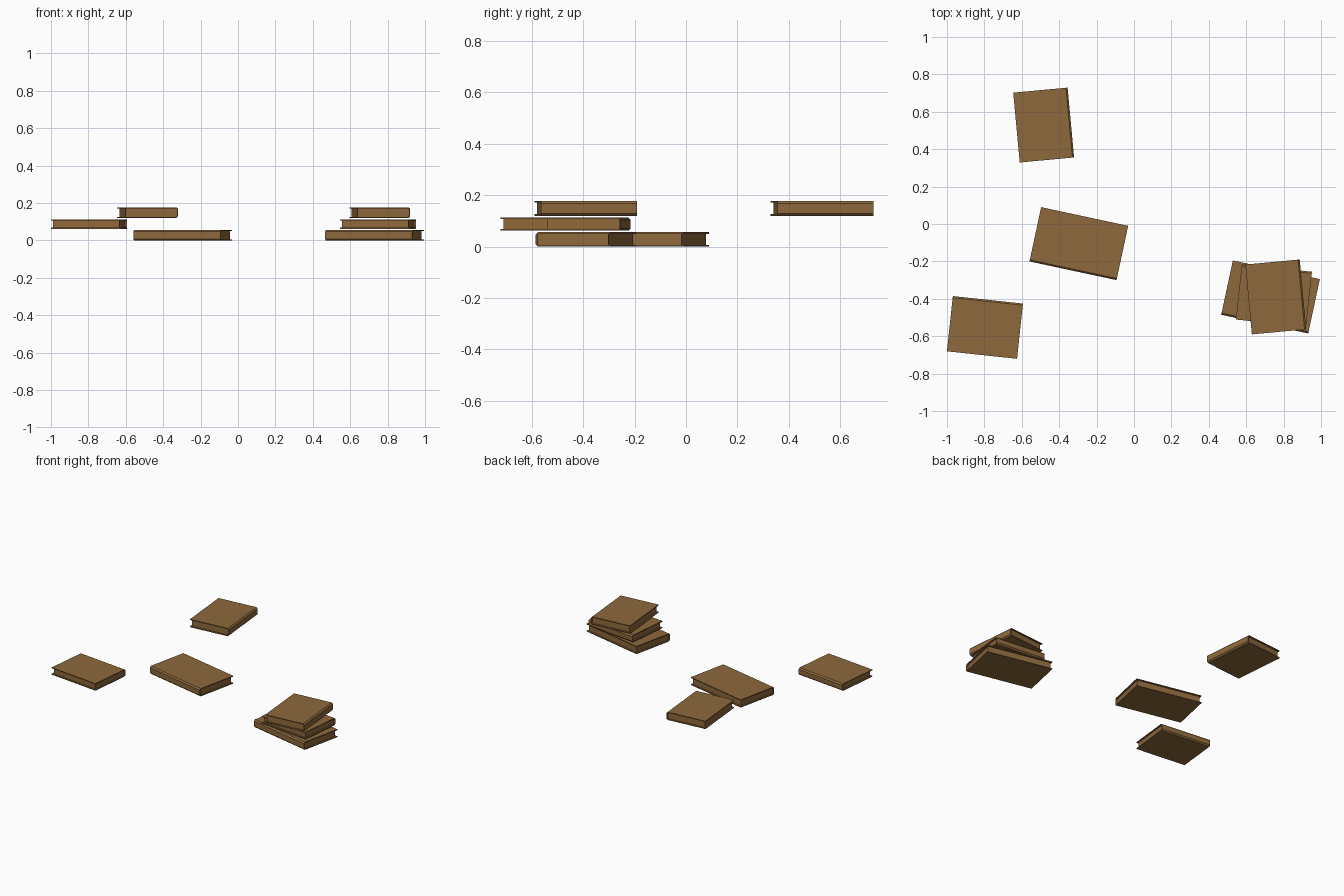
import bpy
import bmesh
from math import radians
from mathutils import Matrix

if "Cube" in bpy.data.objects:
    bpy.data.objects.remove(bpy.data.objects["Cube"])

brown = bpy.data.materials.new("brown")
brown.diffuse_color = (0.27, 0.14, 0.045, 1)
brown.use_nodes = True
brown.node_tree.nodes["Principled BSDF"].inputs["Base Color"].default_value = brown.diffuse_color

BOARD = 0.006   # cover thickness
INSET = 0.010   # cover overhang past the pages
CHAMFER = 0.009


def make_book(name, length, width, height, angle):
    """Book with its length on x and its spine on -y, turned by angle."""
    bm = bmesh.new()
    # wrap-around cover: C profile extruded along the spine
    w, h, c, b = width / 2, height, CHAMFER, BOARD
    profile = [(w, 0), (w, b), (-w + c, b), (-w + b, c), (-w + b, h - c),
               (-w + c, h - b), (w, h - b), (w, h), (-w + c, h),
               (-w, h - c), (-w, c), (-w + c, 0)]
    face = bm.faces.new([bm.verts.new((-length / 2, y, z)) for y, z in profile])
    ext = bmesh.ops.extrude_face_region(bm, geom=[face])
    verts = [v for v in ext["geom"] if isinstance(v, bmesh.types.BMVert)]
    bmesh.ops.translate(bm, verts=verts, vec=(length, 0, 0))
    # page block, set back on the three open sides
    y0, y1 = -w + b, w - INSET
    bmesh.ops.create_cube(bm, size=1, matrix=(
        Matrix.Translation((0, (y0 + y1) / 2, h / 2))
        @ Matrix.Diagonal((length - 2 * INSET, y1 - y0, h - 2 * b, 1))))
    bmesh.ops.recalc_face_normals(bm, faces=bm.faces[:])
    bm.transform(Matrix.Rotation(radians(angle), 4, 'Z'))
    mesh = bpy.data.meshes.new(name)
    bm.to_mesh(mesh)
    bm.free()
    mesh.materials.append(brown)
    return mesh


# name, length, width, bottom, top, angle, loose position, stacked position
books = [
    ("large_book", 0.476, 0.297, 0.000, 0.056, -12.1, (-0.295, -0.105), (0.730, -0.390)),
    ("middle_book", 0.377, 0.297, 0.062, 0.113, 173.9, (-0.797, -0.553), (0.748, -0.383)),
    ("top_book", 0.375, 0.292, 0.120, 0.177, 95.3, (-0.483, 0.529), (0.758, -0.390)),
]
for name, length, width, z0, z1, angle, loose, stacked in books:
    mesh = make_book(name, length, width, z1 - z0, angle)
    for label, (x, y) in (("loose", loose), ("stacked", stacked)):
        obj = bpy.data.objects.new(f"{label}_{name}", mesh)
        obj.location = (x, y, z0)
        bpy.context.collection.objects.link(obj)
